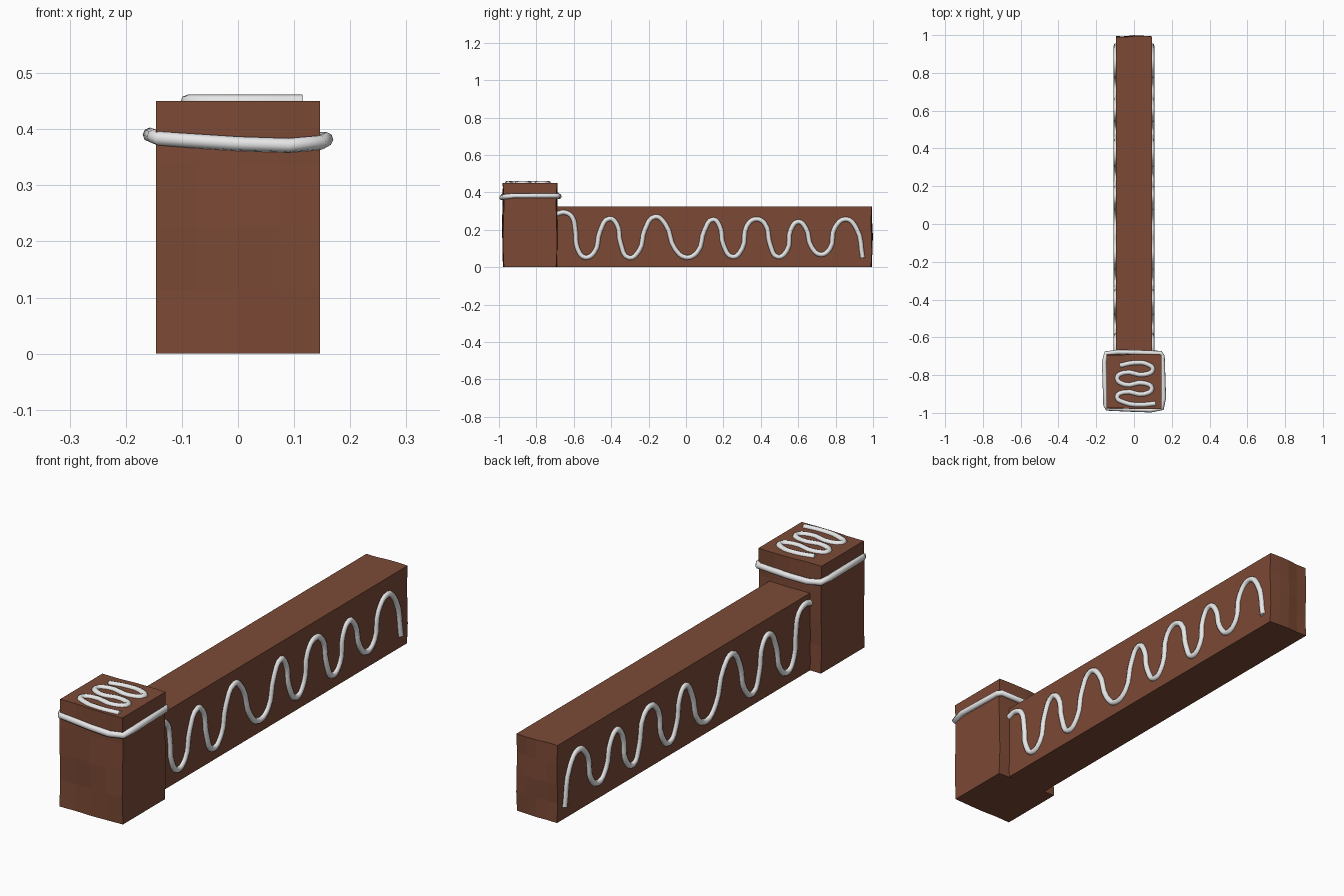
import bpy, bmesh, math

if "Cube" in bpy.data.objects:
    bpy.data.objects.remove(bpy.data.objects["Cube"])


def material(name, rgb):
    m = bpy.data.materials.new(name)
    m.diffuse_color = (*rgb, 1)
    m.use_nodes = True
    m.node_tree.nodes["Principled BSDF"].inputs["Base Color"].default_value = m.diffuse_color
    return m


BROWN = material("gingerbread brown", (0.2, 0.068, 0.036))
WHITE = material("icing white", (0.8, 0.8, 0.8))


def biscuit_block(name, half_w, y0, y1, height, wave):
    """Box with slightly uneven end faces (waved along y only)."""
    bm = bmesh.new()
    bmesh.ops.create_cube(bm, size=1)
    # cut a grid across x and z so that the ends can be bent
    edges = [e for e in bm.edges
             if abs(e.verts[0].co.y - e.verts[1].co.y) < 0.1]
    bmesh.ops.subdivide_edges(bm, edges=edges, cuts=3, use_grid_fill=True)
    for v in bm.verts:
        x, y, z = v.co
        ripple = wave * (0.5 * math.sin(7 * x + 1) + 0.5 * math.cos(8 * z + 3 * x) - 1)
        v.co.x = x * 2 * half_w
        v.co.z = (z + 0.5) * height
        v.co.y = y1 + ripple if y > 0 else y0 - ripple
    bmesh.ops.recalc_face_normals(bm, faces=bm.faces)
    me = bpy.data.meshes.new(name)
    bm.to_mesh(me)
    bm.free()
    me.materials.append(BROWN)
    ob = bpy.data.objects.new(name, me)
    bpy.context.collection.objects.link(ob)


def icing(name, pts, radius=0.0125, smooth=True, cyclic=False):
    """Piped icing: a round tube along the given points."""
    cu = bpy.data.curves.new(name, 'CURVE')
    cu.dimensions = '3D'
    cu.bevel_depth = radius
    cu.bevel_resolution = 2
    cu.resolution_u = 4
    cu.use_fill_caps = True
    if smooth:
        sp = cu.splines.new('BEZIER')
        sp.bezier_points.add(len(pts) - 1)
        for b, p in zip(sp.bezier_points, pts):
            b.co = p
            b.handle_left_type = b.handle_right_type = 'AUTO'
    else:
        sp = cu.splines.new('POLY')
        sp.points.add(len(pts) - 1)
        for b, p in zip(sp.points, pts):
            b.co = (*p, 1)
    sp.use_cyclic_u = cyclic
    sp.use_smooth = True
    cu.materials.append(WHITE)
    ob = bpy.data.objects.new(name, cu)
    bpy.context.collection.objects.link(ob)


# wall and end post
biscuit_block("wall", 0.095, -0.70, 1.0, 0.325, 0.006)
biscuit_block("post", 0.146, -0.985, -0.683, 0.45, 0.006)

# wavy icing on both wall sides (y, z)
wave = [(-0.69, 0.285), (-0.65, 0.293), (-0.61, 0.27), (-0.592, 0.2), (-0.58, 0.1),
        (-0.54, 0.052), (-0.49, 0.08), (-0.46, 0.19), (-0.41, 0.26), (-0.37, 0.23),
        (-0.35, 0.13), (-0.305, 0.05), (-0.25, 0.09), (-0.22, 0.2), (-0.165, 0.27),
        (-0.11, 0.23), (-0.06, 0.1), (0.0, 0.052), (0.06, 0.08), (0.1, 0.2),
        (0.145, 0.255), (0.18, 0.22), (0.2, 0.12), (0.25, 0.055), (0.3, 0.1),
        (0.325, 0.22), (0.37, 0.257), (0.42, 0.235), (0.45, 0.12), (0.49, 0.055),
        (0.54, 0.09), (0.56, 0.2), (0.6, 0.243), (0.64, 0.21), (0.67, 0.11),
        (0.72, 0.067), (0.77, 0.1), (0.795, 0.21), (0.855, 0.257), (0.91, 0.21),
        (0.945, 0.05)]
for side, label in ((1, "right"), (-1, "left")):
    icing("wall_icing_" + label, [(side * 0.095, y, z) for y, z in wave])

# squiggle on top of the post (x, y)
squiggle = [(-0.075, -0.75), (0.0, -0.735), (0.07, -0.742), (0.1, -0.77),
            (0.055, -0.797), (-0.05, -0.787), (-0.09, -0.815), (-0.05, -0.85),
            (0.05, -0.842), (0.095, -0.87), (0.055, -0.9), (-0.05, -0.89),
            (-0.09, -0.915), (-0.05, -0.945), (0.03, -0.957), (0.115, -0.95)]
icing("post_top_icing", [(x, y, 0.449) for x, y in squiggle])

# icing band around the post
band = [(-0.14, -0.977, 0.383), (0.0, -0.982, 0.374), (0.09, -0.985, 0.371),
        (0.148, -0.975, 0.376), (0.157, -0.92, 0.382), (0.15, -0.70, 0.382),
        (0.14, -0.683, 0.381), (0.0, -0.679, 0.377), (-0.09, -0.678, 0.378),
        (-0.147, -0.685, 0.386), (-0.157, -0.73, 0.39), (-0.15, -0.96, 0.387)]
icing("post_band_icing", band, radius=0.013, smooth=False, cyclic=True)
